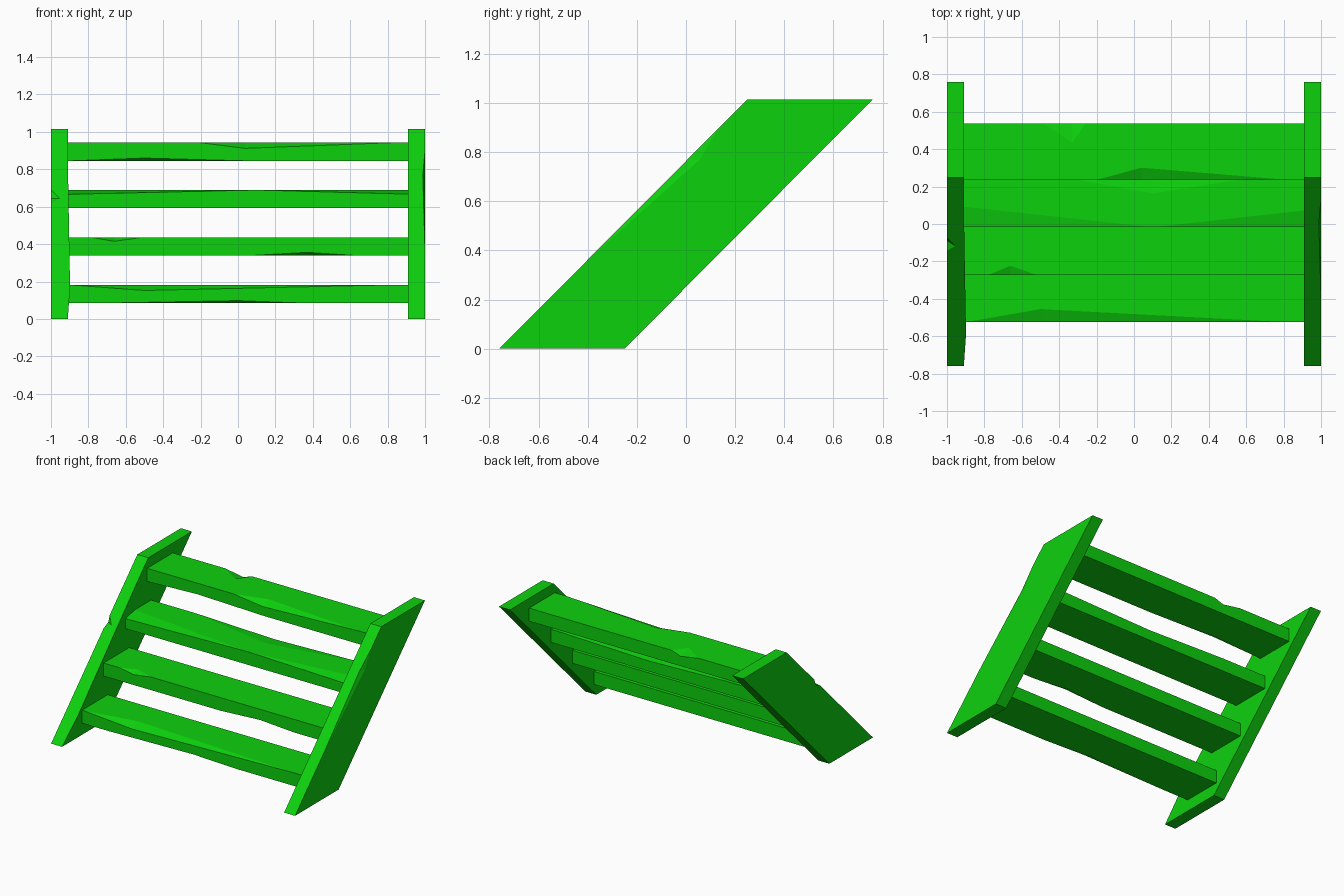
import bpy
import bmesh

if "Cube" in bpy.data.objects:
    bpy.data.objects.remove(bpy.data.objects["Cube"], do_unlink=True)

green = bpy.data.materials.new("bright_green")
green.use_nodes = True
colour = (0.004, 0.64, 0.004, 1)
green.diffuse_color = colour
green.node_tree.nodes["Principled BSDF"].inputs["Base Color"].default_value = colour


def chip_at(chip, t):
    """Chip size (a, b) at position t, fading linearly between its points."""
    for (t0, a0, b0), (t1, a1, b1) in zip(chip, chip[1:]):
        if t0 <= t <= t1:
            f = (t - t0) / (t1 - t0)
            return a0 + (a1 - a0) * f, b0 + (b1 - b0) * f
    return 0, 0


def loft(name, start, end, chips, ring):
    """Sweep a cross-section, adding a ring wherever a chip bends."""
    stops = sorted({start, end} | {p[0] for c in chips for p in c})
    bm = bmesh.new()
    rings = [[bm.verts.new(p) for p in ring(t)] for t in stops]
    n = len(rings[0])
    for r, s in zip(rings, rings[1:]):
        for i in range(n):
            j = (i + 1) % n
            bm.faces.new((r[i], r[j], s[j], s[i]))
    bm.faces.new(rings[0])
    bm.faces.new(rings[-1])
    bmesh.ops.remove_doubles(bm, verts=bm.verts, dist=0.0001)
    bmesh.ops.recalc_face_normals(bm, faces=bm.faces)
    mesh = bpy.data.meshes.new(name)
    bm.to_mesh(mesh)
    bm.free()
    mesh.materials.append(green)
    bpy.context.collection.objects.link(bpy.data.objects.new(name, mesh))


def tread(name, y, z, top=(), bottom=(), back=()):
    """Board across the stairs, with worn top, bottom and back edges."""
    y1, z1 = y + 0.3, z + 0.097

    def ring(x):
        td, th = chip_at(top, x)
        bd, bh = chip_at(bottom, x)
        kd, kh = chip_at(back, x)
        return [(x, y + bd, z), (x, y, z + bh), (x, y, z1 - th),
                (x, y + td, z1), (x, y1 - kd, z1), (x, y1, z1 - kh), (x, y1, z)]

    loft(name, -0.915, 0.915, (top, bottom, back), ring)


def stringer(name, side, outer=(), inner=()):
    """Slanted side board, with worn outer and inner front edges."""
    def ring(z):
        y = -0.76 + z * 0.995
        od, ow = chip_at(outer, z)
        nd, nw = chip_at(inner, z)
        pts = [(1, y + 0.51), (1, y + od), (1 - ow, y),
               (0.91 + nw, y), (0.91, y + nd), (0.91, y + 0.51)]
        return [(side * px, py, z) for px, py in pts]

    loft(name, 0, 1.015, (outer, inner), ring)


# Side boards
stringer("left_stringer", 1,
         outer=[(0.35, 0, 0), (0.77, 0.05, 0.012), (0.9, 0, 0)])
stringer("right_stringer", -1,
         outer=[(0.62, 0, 0), (0.645, 0.03, 0.045), (0.69, 0, 0)],
         inner=[(0, 0, 0), (0.17, 0.06, -0.012), (0.86, 0, 0)])

# Treads, from the lowest up
tread("tread_1", -0.525, 0.085,
      top=[(-0.9, 0, 0), (-0.5, 0.07, 0.03), (0.82, 0, 0)],
      bottom=[(-0.7, 0, 0), (0, 0.04, 0.013), (0.35, 0, 0)])
tread("tread_2", -0.273, 0.338,
      top=[(-0.78, 0, 0), (-0.66, 0.05, 0.02), (-0.52, 0, 0)],
      bottom=[(0.05, 0, 0), (0.37, 0.04, 0.018), (0.65, 0, 0)])
tread("tread_3", -0.017, 0.592,
      top=[(-0.915, 0.11, 0.023), (0.1, 0, 0), (0.915, 0.09, 0.022)],
      back=[(-0.55, 0, 0), (0.1, 0.12, 0.02), (0.85, 0, 0)])
tread("tread_4", 0.236, 0.845,
      top=[(-0.2, 0, 0), (0.04, 0.065, 0.03), (0.82, 0, 0)],
      bottom=[(-0.9, 0, 0), (-0.5, 0.04, 0.015), (0.05, 0, 0)],
      back=[(-0.48, 0, 0), (-0.33, 0.1, 0.025), (-0.26, 0, 0)])
